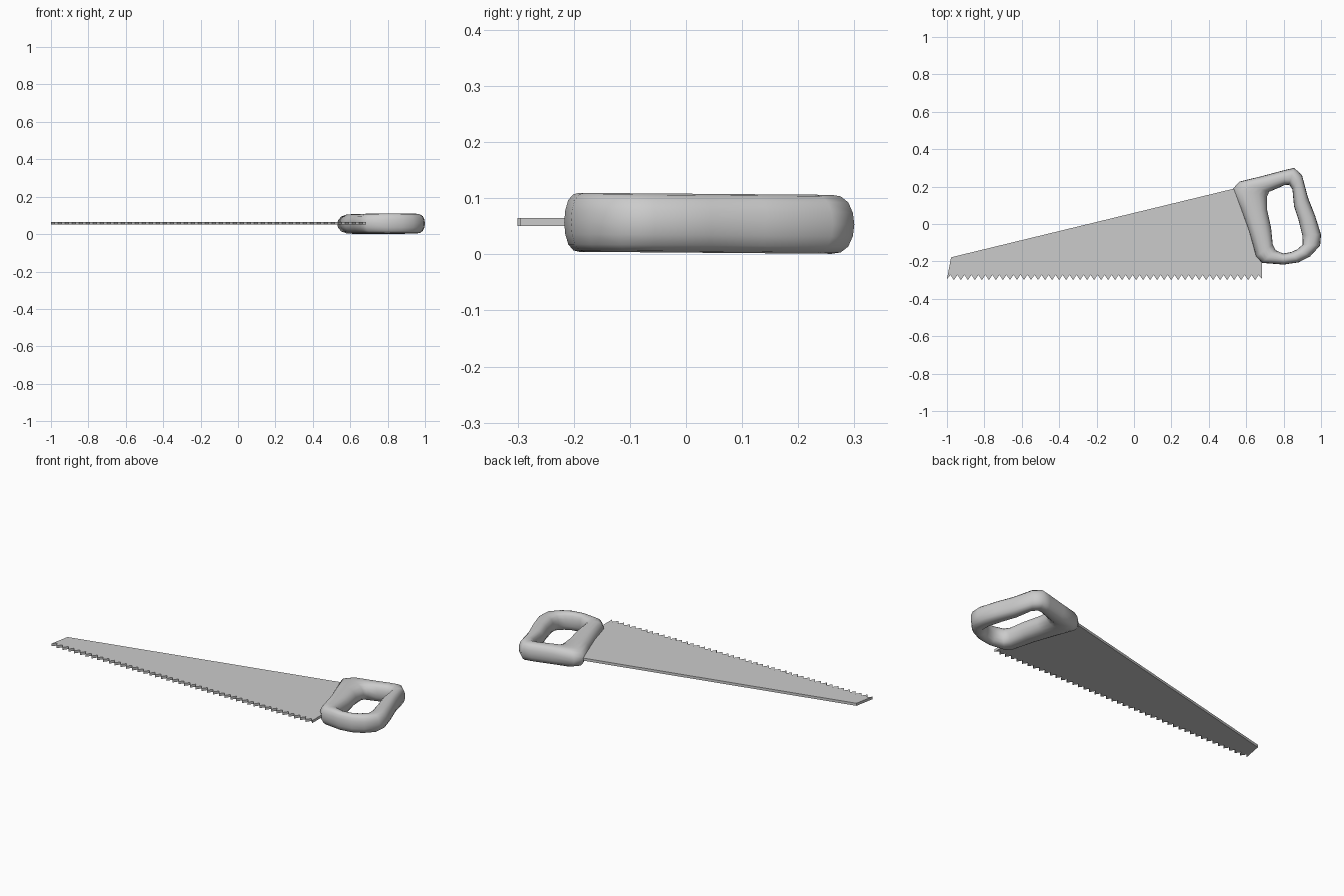
import bpy
import bmesh

if "Cube" in bpy.data.objects:
    bpy.data.objects.remove(bpy.data.objects["Cube"])


def make_object(name, bm):
    bmesh.ops.recalc_face_normals(bm, faces=bm.faces)
    mesh = bpy.data.meshes.new(name)
    bm.to_mesh(mesh)
    bm.free()
    obj = bpy.data.objects.new(name, mesh)
    bpy.context.collection.objects.link(obj)
    return obj


# Blade: tapered plate with a toothed lower edge, its heel buried in the handle
TEETH = 45
x0, x1 = -1.0, 0.685
pitch = (x1 - x0) / TEETH
outline = [(0.685, -0.19), (0.60, 0.19), (0.53, 0.188), (-0.978, -0.178)]
for i in range(TEETH):
    outline.append((x0 + i * pitch, -0.295 if i == 0 else -0.30))
    outline.append((x0 + (i + 0.5) * pitch, -0.272))
outline.append((x1, -0.295))

bm = bmesh.new()
face = bm.faces.new([bm.verts.new((x, y, 0.05)) for x, y in outline])
up = bmesh.ops.extrude_face_region(bm, geom=[face])
bmesh.ops.translate(bm, vec=(0, 0, 0.015),
                    verts=[v for v in up["geom"] if isinstance(v, bmesh.types.BMVert)])
bmesh.ops.triangulate(bm, faces=[f for f in bm.faces if len(f.verts) > 4])
make_object("blade", bm)

# Handle: closed loop, each station pairs an outer-rim point with a hole-rim point
stations = [
    (0.53, 0.19, 0.711, 0.145), (0.565, 0.227, 0.722, 0.172),
    (0.68, 0.255, 0.765, 0.190), (0.80, 0.287, 0.805, 0.208),
    (0.856, 0.30, 0.83, 0.210), (0.898, 0.262, 0.847, 0.185),
    (0.93, 0.142, 0.856, 0.094), (0.968, 0.045, 0.88, 0.02),
    (1.0, -0.056, 0.90, -0.06), (0.995, -0.115, 0.902, -0.11),
    (0.941, -0.174, 0.872, -0.136), (0.88, -0.205, 0.84, -0.150),
    (0.80, -0.217, 0.797, -0.158), (0.684, -0.208, 0.757, -0.140),
    (0.652, -0.174, 0.742, -0.11), (0.615, -0.04, 0.733, -0.02),
    (0.572, 0.078, 0.712, 0.075),
]
# Rounded cross-section: fraction across the band, fraction of half height
half = [(0, 0), (0.03, 0.4), (0.12, 0.75), (0.27, 0.95), (0.45, 1.0),
        (0.58, 1.0), (0.75, 0.93), (0.88, 0.73), (0.97, 0.4), (1, 0)]
section = half + [(t, -h) for t, h in reversed(half[1:-1])]

bm = bmesh.new()
rings = []
for ox, oy, ix, iy in stations:
    ring = []
    for t, h in section:
        x, y = ox + (ix - ox) * t, oy + (iy - oy) * t
        ring.append(bm.verts.new((x, y, 0.0555 - 0.008 * y + 0.0525 * h)))
    rings.append(ring)
for a, b in zip(rings, rings[1:] + rings[:1]):
    for k in range(len(section)):
        n = (k + 1) % len(section)
        bm.faces.new((a[k], a[n], b[n], b[k]))
handle = make_object("handle", bm)
handle.data.polygons.foreach_set("use_smooth", [True] * len(handle.data.polygons))
